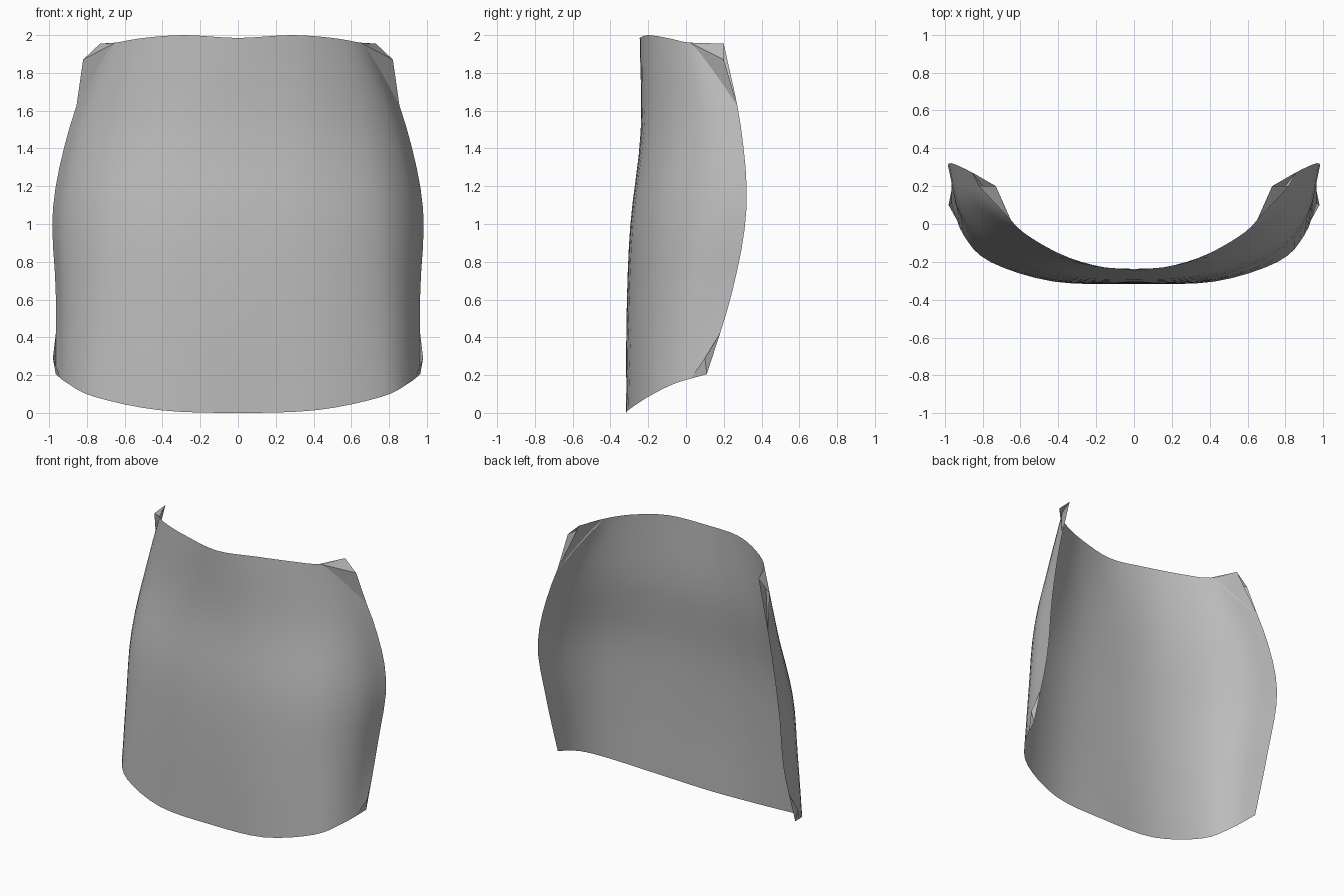
import bpy
import bmesh
from mathutils import Vector

default_cube = bpy.data.objects.get("Cube")
if default_cube:
    bpy.data.objects.remove(default_cube, do_unlink=True)

STEPS = 4  # mesh segments between neighbouring control points

# Half cross-sections (x, y) from the centre line to the side edge, bottom to top
SECTIONS = [
    [(0, -.315), (.42, -.305), (.76, -.2), (.9, -.06), (.965, .11)],
    [(0, -.315), (.42, -.29), (.75, -.17), (.91, .01), (.965, .245)],
    [(0, -.295), (.4, -.265), (.74, -.13), (.915, .08), (.98, .32)],
    [(0, -.24), (.35, -.205), (.65, -.07), (.82, .1), (.89, .29)],
    [(0, -.245), (.28, -.2), (.5, -.1), (.65, .02), (.73, .2)],
]
# Heights of the lower and upper rims along the same half section
LOWER_RIM = [0, .015, .085, .155, .205]
UPPER_RIM = [1.985, 2, 1.985, 1.96, 1.955]


def smooth_path(points, steps):
    """Resample control points with a Catmull-Rom spline."""
    first = points[0] * 2 - points[1]
    last = points[-1] * 2 - points[-2]
    padded = [first] + points + [last]
    result = []
    for a, b, c, d in zip(padded, padded[1:], padded[2:], padded[3:]):
        for i in range(steps):
            t = i / steps
            result.append(b + (c - a) * (t / 2)
                          + (a * 2 - b * 5 + c * 4 - d) * (t * t / 2)
                          + (b * 3 - a - c * 3 + d) * (t ** 3 / 2))
    return result + [points[-1]]


def full_section(index):
    """Mirror one half section and place it between the two rims."""
    v = index / (len(SECTIONS) - 1)
    half = [Vector((x, y, low + (high - low) * v))
            for (x, y), low, high in zip(SECTIONS[index], LOWER_RIM, UPPER_RIM)]
    mirrored = [Vector((-p.x, p.y, p.z)) for p in reversed(half[1:])]
    return smooth_path(mirrored + half, STEPS)


def finish(bm, name, material):
    mesh = bpy.data.meshes.new(name)
    bm.to_mesh(mesh)
    bm.free()
    obj = bpy.data.objects.new(name, mesh)
    bpy.context.collection.objects.link(obj)
    mesh.materials.append(material)
    return obj


grey = bpy.data.materials.new("plain grey")
grey.use_nodes = True
colour = (.5, .5, .5, 1)
grey.diffuse_color = colour
grey.node_tree.nodes["Principled BSDF"].inputs["Base Color"].default_value = colour

# Curved sheet lofted through the cross-sections
sections = [full_section(i) for i in range(len(SECTIONS))]
columns = [smooth_path(list(column), STEPS) for column in zip(*sections)]
bm = bmesh.new()
grid = [[bm.verts.new(p) for p in column] for column in columns]
for left, right in zip(grid, grid[1:]):
    for j in range(len(left) - 1):
        bm.faces.new((left[j], right[j], right[j + 1], left[j + 1]))
sheet = finish(bm, "curved_sheet", grey)
for polygon in sheet.data.polygons:
    polygon.use_smooth = True

# Crumpled folds at the four corners, as small flat flaps
side_edge = columns[-1]
top_rim = columns[-1 - STEPS][-1]
bottom_rim = columns[-3][0]
upper_tip = Vector((.82, .2, 1.87))
lower_tip = Vector((.98, .1, .29))
FOLDS = {
    "upper": [(top_rim, side_edge[-1], upper_tip),
              (top_rim, upper_tip, side_edge[-STEPS])],
    "lower": [(bottom_rim, side_edge[0], lower_tip),
              (lower_tip, side_edge[0], side_edge[2])],
}
for level, triangles in FOLDS.items():
    for side, sign in (("left", 1), ("right", -1)):
        bm = bmesh.new()
        for triangle in triangles:
            corners = [bm.verts.new((p.x * sign, p.y, p.z)) for p in triangle]
            bm.faces.new(corners[::sign])
        bmesh.ops.remove_doubles(bm, verts=bm.verts, dist=.0001)
        finish(bm, f"{level}_{side}_corner_fold", grey)
